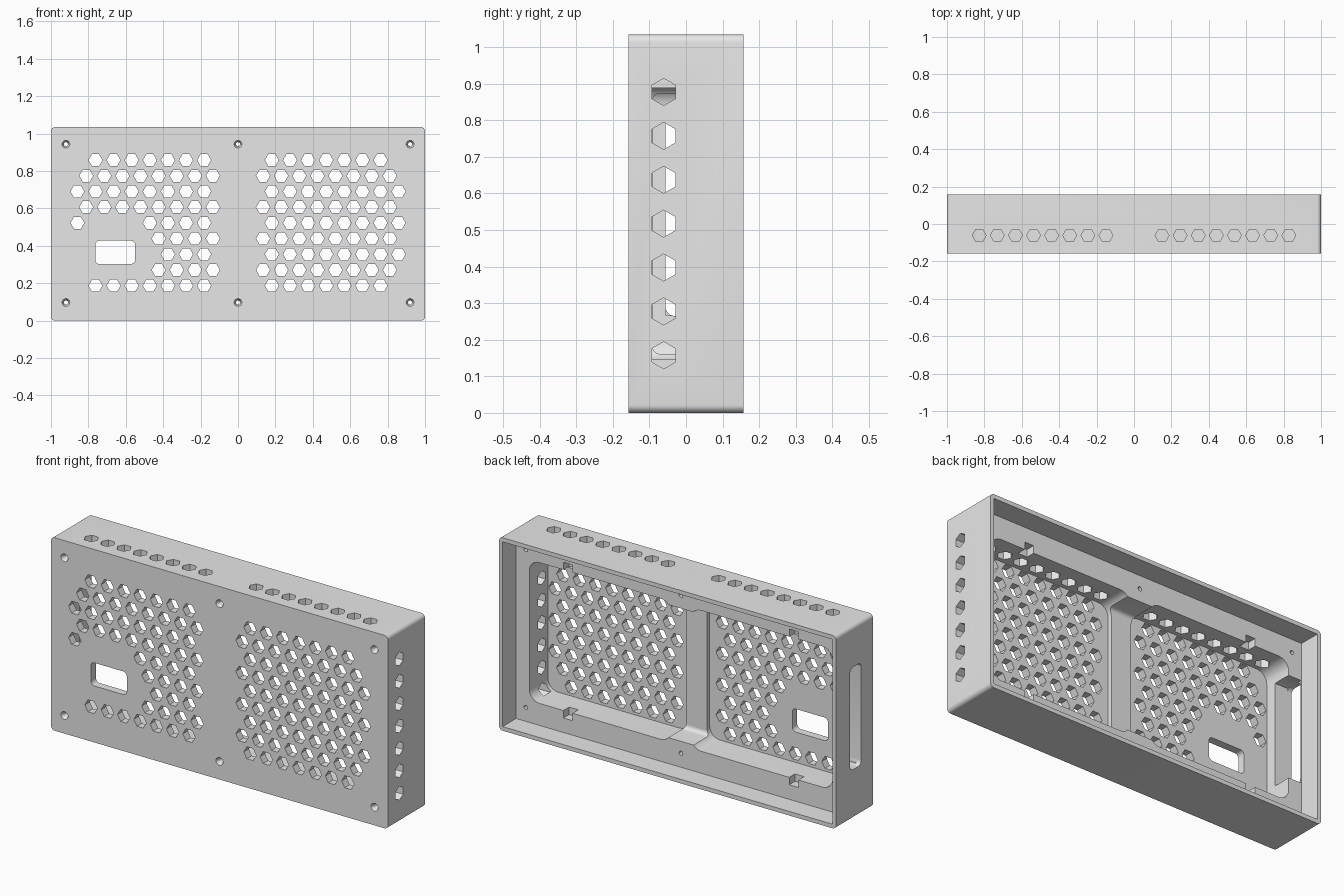
import bpy, bmesh, math

if "Cube" in bpy.data.objects:
    bpy.data.objects.remove(bpy.data.objects["Cube"], do_unlink=True)

H, D = 1.035, 0.157           # height, half depth
MID = H / 2
LEDGE, FLOOR = 0.043, -0.115  # depth of rear ledge and of pocket floor
HEX_R, STEP = 0.037, 0.0968


def ngon(cu, cv, r, n=6, turn=0.0):
    return [(cu + r * math.cos(turn + math.tau * i / n),
             cv + r * math.sin(turn + math.tau * i / n)) for i in range(n)]


def rounded(u0, u1, v0, v1, r=0.0, seg=6):
    """Rectangle outline with rounded corners."""
    if not r:
        return [(u0, v0), (u1, v0), (u1, v1), (u0, v1)]
    pts = []
    corners = [(u1 - r, v1 - r), (u0 + r, v1 - r), (u0 + r, v0 + r), (u1 - r, v0 + r)]
    for q, (cu, cv) in enumerate(corners):
        for i in range(seg + 1):
            a = math.pi / 2 * (q + i / seg)
            pts.append((cu + r * math.cos(a), cv + r * math.sin(a)))
    return pts


def loft(bm, axis, sections):
    """Closed solid through outlines placed along an axis."""
    place = {"x": lambda t, u, v: (t, u, v),
             "y": lambda t, u, v: (u, t, v),
             "z": lambda t, u, v: (u, v, t)}[axis]
    rings = [[bm.verts.new(place(t, u, v)) for u, v in pts] for t, pts in sections]
    n = len(rings[0])
    faces = [bm.faces.new(rings[0]), bm.faces.new(rings[-1])]
    for a, b in zip(rings, rings[1:]):
        faces += [bm.faces.new((a[i], a[(i + 1) % n], b[(i + 1) % n], b[i]))
                  for i in range(n)]
    bmesh.ops.recalc_face_normals(bm, faces=faces)


def solid(name, parts):
    bm = bmesh.new()
    for axis, sections in parts:
        loft(bm, axis, sections)
    mesh = bpy.data.meshes.new(name)
    bm.to_mesh(mesh)
    bm.free()
    ob = bpy.data.objects.new(name, mesh)
    bpy.context.collection.objects.link(ob)
    return ob


def prism(axis, t0, t1, pts):
    return axis, [(t0, pts), (t1, pts)]


# Outer case block
case = solid("ventilated_case", [prism("y", -D, D, rounded(-1, 1, 0, H, 0.022))])

cuts = []

# Rear recess, leaving a thin rim
cuts.append(("recess", [prism("y", LEDGE, 0.3, rounded(-0.978, 0.978, 0.022, H - 0.022))]))

# Two rounded pockets behind the grilles
cuts.append(("pockets", [
    prism("y", FLOOR, 0.1, rounded(min(s * 0.06, s * 0.9), max(s * 0.06, s * 0.9),
                                   0.14, H - 0.14, 0.06)) for s in (-1, 1)]))

# Passage lowering the central rib
cuts.append(("rib_passage", [prism("x", -0.1, 0.1, rounded(-0.092, 0.1, 0.161, 0.874, 0.022))]))

# Slot through the right wall and the ledge cut behind it
cuts.append(("side_slot", [prism("x", -1.1, -0.86, rounded(-0.056, 0.037, 0.265, 0.815, 0.025))]))
cuts.append(("ledge_cut", [prism("x", -0.975, -0.86, rounded(-0.055, 0.1, 0.266, 0.814))]))

# Small catches notched into the ledge edges
cuts.append(("notches", [
    prism("y", -0.005, 0.1, rounded(s * 0.67 - 0.027, s * 0.67 + 0.027, z, z + 0.055))
    for s in (-1, 1) for z in (0.1, H - 0.155)]))

# Front grille; some left-out cells make room for the window
kept = {4: (0, 1, 2, 3, 7), 5: range(4), 6: range(3), 7: range(4)}
grille = []
for row in range(9):
    z = 0.858 - row * 0.0839
    start = 0.134 if row % 2 else 0.181
    count = 7 if row in (0, 8) else 8
    for side in (-1, 1):
        for k in (kept.get(row, range(count)) if side < 0 else range(count)):
            grille.append(prism("y", -0.3, -0.1, ngon(side * (start + k * STEP), z, HEX_R)))
grille.append(prism("y", -0.3, -0.1, rounded(-0.763, -0.55, 0.303, 0.427, 0.022)))
cuts.append(("front_grille", grille))

# Countersunk screw holes
screws = []
for x in (-0.92, 0, 0.92):
    for z in (0.097, 0.943):
        profile = [(-0.2, 0.021), (-D, 0.021), (-D + 0.02, 0.011), (0.1, 0.011)]
        screws.append(("y", [(t, ngon(x, z, r, 16)) for t, r in profile]))
cuts.append(("screw_holes", screws))

# Vents in the left wall and the top
cuts.append(("side_vents", [
    prism("x", 0.865, 1.1, ngon(-0.061, MID + 0.12 * i, HEX_R, turn=math.pi / 6 * 3))
    for i in range(-3, 4)]))
cuts.append(("top_vents", [
    prism("z", 0.87, 1.2, ngon(s * (0.15 + k * STEP), -0.061, HEX_R))
    for s in (-1, 1) for k in range(8)]))

# Carve each group in turn, then bake the result
cutters = []
for name, parts in cuts:
    cutter = solid(name + "_cutter", parts)
    cutter.hide_render = True
    mod = case.modifiers.new(name, "BOOLEAN")
    mod.operation = "DIFFERENCE"
    mod.solver = "EXACT"
    mod.object = cutter
    cutters.append(cutter)
graph = bpy.context.evaluated_depsgraph_get()
baked = bpy.data.meshes.new_from_object(case.evaluated_get(graph))
case.modifiers.clear()
case.data = baked
for cutter in cutters:
    bpy.data.objects.remove(cutter, do_unlink=True)

# Plain grey material
grey = bpy.data.materials.new("light_grey")
grey.use_nodes = True
grey.diffuse_color = (0.8, 0.8, 0.8, 1)
grey.node_tree.nodes["Principled BSDF"].inputs["Base Color"].default_value = (0.8, 0.8, 0.8, 1)
case.data.materials.clear()
case.data.materials.append(grey)
for poly in case.data.polygons:
    poly.material_index = 0

bpy.ops.object.select_all(action="DESELECT")
case.select_set(True)
bpy.context.view_layer.objects.active = case
bpy.ops.object.shade_smooth_by_angle(angle=math.radians(30))
